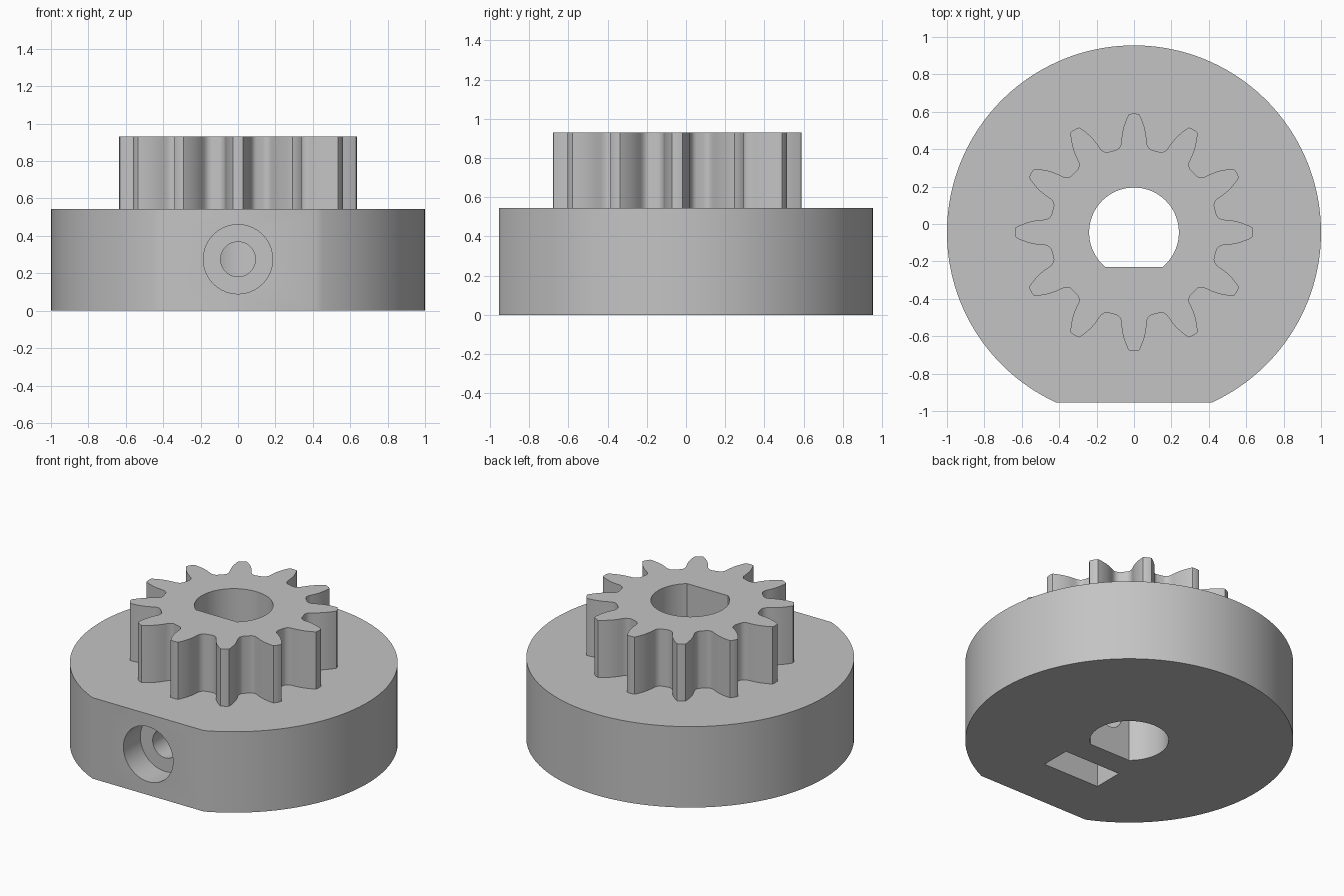
import bpy, bmesh, math
from mathutils import Matrix

if "Cube" in bpy.data.objects:
    bpy.data.objects.remove(bpy.data.objects["Cube"])

CY = -0.045               # shaft axis position in y
BASE_H, TOP = 0.545, 0.93
SCREW_Z = 0.275

grey = bpy.data.materials.new("plain grey")
grey.diffuse_color = (0.55, 0.55, 0.55, 1)
grey.use_nodes = True
grey.node_tree.nodes["Principled BSDF"].inputs["Base Color"].default_value = grey.diffuse_color


def prism(name, outline, z0, z1):
    """Extrude a closed xy outline from z0 to z1."""
    bm = bmesh.new()
    face = bm.faces.new([bm.verts.new((x, y, z0)) for x, y in outline])
    ext = bmesh.ops.extrude_face_region(bm, geom=[face])["geom"]
    bmesh.ops.translate(bm, vec=(0, 0, z1 - z0),
                        verts=[v for v in ext if isinstance(v, bmesh.types.BMVert)])
    bmesh.ops.recalc_face_normals(bm, faces=bm.faces[:])
    mesh = bpy.data.meshes.new(name)
    bm.to_mesh(mesh)
    bm.free()
    mesh.materials.append(grey)
    obj = bpy.data.objects.new(name, mesh)
    bpy.context.collection.objects.link(obj)
    return obj


def flat_circle(radius, flat, steps):
    """Circle about the shaft axis, cut off by a straight chord at -flat."""
    half = math.acos(flat / radius)
    a0 = -math.pi / 2 + half
    sweep = 2 * (math.pi - half)
    return [(radius * math.cos(a0 + sweep * i / steps),
             CY + radius * math.sin(a0 + sweep * i / steps)) for i in range(steps + 1)]


def circle(radius, steps=64):
    return [(radius * math.cos(2 * math.pi * i / steps),
             radius * math.sin(2 * math.pi * i / steps)) for i in range(steps)]


def gear_outline(teeth=12):
    """One half tooth (radial distance, half width), mirrored and repeated."""
    half = [(0.440, 0.098), (0.444, 0.088), (0.454, 0.077), (0.470, 0.069),
            (0.490, 0.067), (0.515, 0.065), (0.540, 0.061), (0.565, 0.055),
            (0.590, 0.046), (0.615, 0.036), (0.632, 0.027), (0.635, 0.010)]
    tooth = [(r, -w) for r, w in half] + [(r, w) for r, w in reversed(half)]
    pts = []
    for k in range(teeth):
        a = 2 * math.pi * k / teeth
        c, s = math.cos(a), math.sin(a)
        pts += [(r * c - w * s, CY + r * s + w * c) for r, w in tooth]
    return pts


def cut(obj, cutters):
    """Subtract the cutters and keep the finished mesh."""
    for c in cutters:
        m = obj.modifiers.new("cut", "BOOLEAN")
        m.operation, m.solver, m.object = "DIFFERENCE", "EXACT", c
    bpy.context.view_layer.update()
    deps = bpy.context.evaluated_depsgraph_get()
    mesh = bpy.data.meshes.new_from_object(obj.evaluated_get(deps))
    obj.modifiers.clear()
    obj.data = mesh


# Main bodies: clamping disc with a front flat, and the toothed pinion on top
disc = prism("base_disc", flat_circle(1.0, 0.91, 128), 0, BASE_H)
gear = prism("pinion_gear", gear_outline(), BASE_H, TOP)

# D-shaped shaft bore
bore = prism("bore_cutter", flat_circle(0.24, 0.185, 64), -0.2, TOP + 0.2)

# Nut slot, open underneath
slot = prism("nut_slot_cutter", [(-0.21, CY - 0.553), (0.21, CY - 0.553),
                                 (0.21, CY - 0.35), (-0.21, CY - 0.35)], -0.1, 0.485)

# Screw hole from the front flat to the bore, with a wide head recess
front = CY - 0.91
turn = Matrix.Translation((0, 0, SCREW_Z)) @ Matrix.Rotation(math.pi / 2, 4, "X")
screw = prism("screw_hole_cutter", circle(0.093, 48), -CY, -front + 0.1)
recess = prism("head_recess_cutter", circle(0.185), -front - 0.18, -front + 0.1)
for c in (screw, recess):
    c.data.transform(turn)

cutters = [bore, slot, screw, recess]
cut(disc, cutters)
cut(gear, [bore])
for c in cutters:
    bpy.data.objects.remove(c)

# Smooth round walls, keep edges crisp
for obj in (disc, gear):
    bpy.ops.object.select_all(action="DESELECT")
    obj.select_set(True)
    bpy.context.view_layer.objects.active = obj
    bpy.ops.object.shade_smooth_by_angle(angle=math.radians(30))
